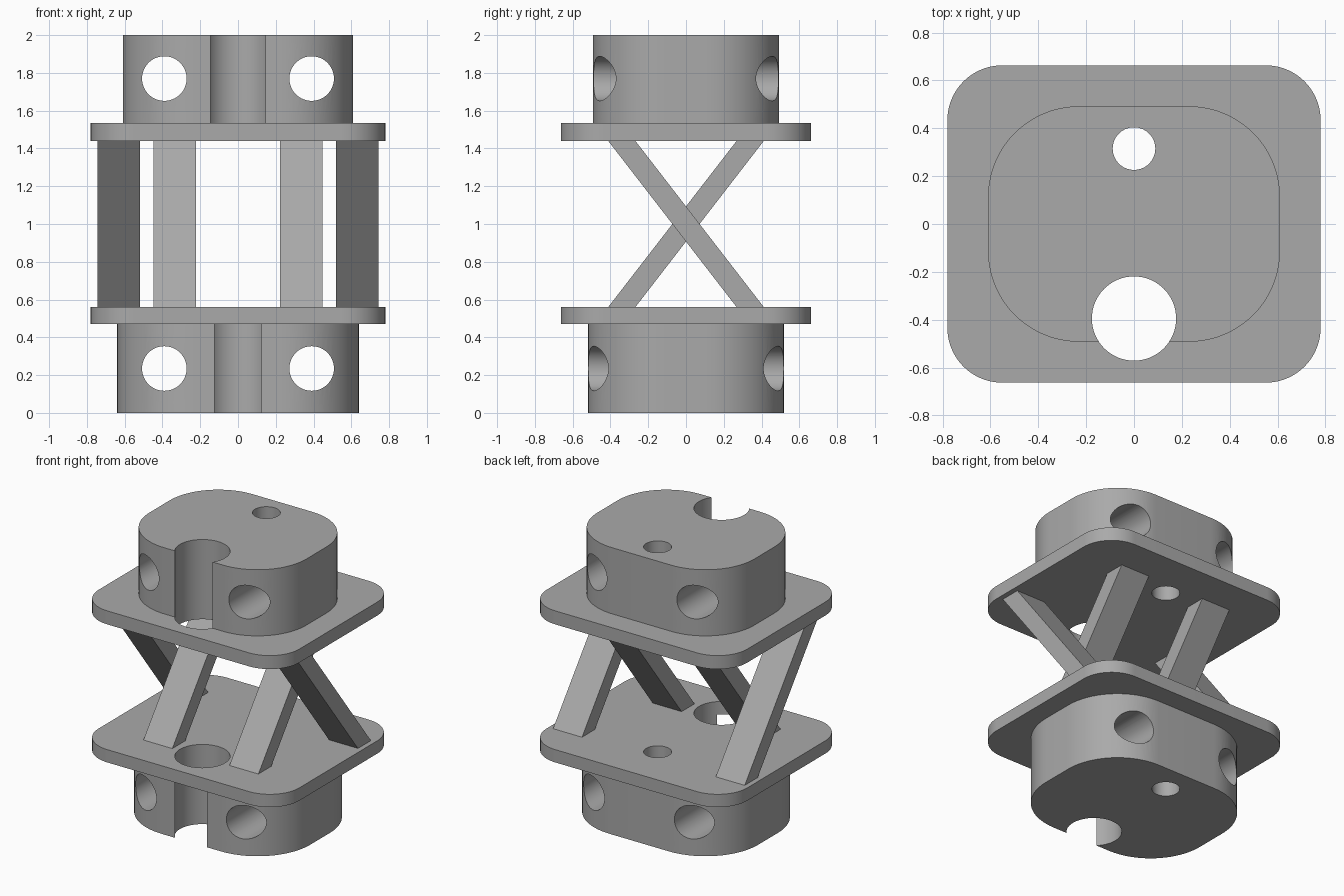
import bpy
import bmesh
from math import cos, sin, pi, radians
from mathutils import Matrix

cube = bpy.data.objects.get("Cube")
if cube:
    bpy.data.objects.remove(cube, do_unlink=True)

grey = bpy.data.materials.new("plain grey")
grey.use_nodes = True
colour = (0.4, 0.4, 0.4, 1)
grey.diffuse_color = colour
grey.node_tree.nodes["Principled BSDF"].inputs["Base Color"].default_value = colour


def make_object(name, bm):
    bmesh.ops.recalc_face_normals(bm, faces=bm.faces)
    mesh = bpy.data.meshes.new(name)
    bm.to_mesh(mesh)
    bm.free()
    mesh.materials.append(grey)
    obj = bpy.data.objects.new(name, mesh)
    bpy.context.collection.objects.link(obj)
    return obj


def extrude(name, points, vector):
    """Solid made by sweeping a flat outline along a vector."""
    bm = bmesh.new()
    face = bm.faces.new([bm.verts.new(p) for p in points])
    result = bmesh.ops.extrude_face_region(bm, geom=[face])
    verts = [v for v in result["geom"] if isinstance(v, bmesh.types.BMVert)]
    bmesh.ops.translate(bm, verts=verts, vec=vector)
    return make_object(name, bm)


def rounded_slab(name, half_x, half_y, radius, bottom, top, steps=20):
    points = []
    for quarter, (sx, sy) in enumerate([(1, 1), (-1, 1), (-1, -1), (1, -1)]):
        for i in range(steps + 1):
            a = (quarter + i / steps) * pi / 2
            points.append((sx * (half_x - radius) + radius * cos(a),
                           sy * (half_y - radius) + radius * sin(a), bottom))
    return extrude(name, points, (0, 0, top - bottom))


# Rounded end blocks and the two flange plates
slabs = [
    rounded_slab("lower_block", 0.64, 0.52, 0.41, 0, 0.47),
    rounded_slab("lower_plate", 0.78, 0.663, 0.23, 0.47, 0.56),
    rounded_slab("upper_plate", 0.78, 0.663, 0.23, 1.44, 1.535),
    rounded_slab("upper_block", 0.61, 0.492, 0.38, 1.535, 2),
]

# Drill: two vertical bores and four cross holes running front to back
drill = bmesh.new()


def add_bore(radius, matrix):
    bmesh.ops.create_cone(drill, cap_ends=True, segments=64, radius1=radius,
                          radius2=radius, depth=3, matrix=matrix)


add_bore(0.176, Matrix.Translation((0, -0.395, 1)))
add_bore(0.089, Matrix.Translation((0, 0.315, 1)))
for x in (-0.39, 0.39):
    for z in (0.235, 1.77):
        add_bore(0.118, Matrix.Translation((x, 0, z)) @ Matrix.Rotation(radians(90), 4, "X"))
cutter = make_object("hole_cutter", drill)
cutter.hide_render = True

for slab in slabs:
    cut = slab.modifiers.new("holes", "BOOLEAN")
    cut.operation = "DIFFERENCE"
    cut.solver = "EXACT"
    cut.object = cutter
    bpy.ops.object.select_all(action="DESELECT")
    bpy.context.view_layer.objects.active = slab
    slab.select_set(True)
    bpy.ops.object.modifier_apply(modifier=cut.name)
    bpy.ops.object.shade_smooth_by_angle(angle=radians(30))
bpy.data.objects.remove(cutter, do_unlink=True)


# Crossed struts: inner pair leans back, outer pair leans forward
def strut(name, x, width, lean):
    y_low, y_high, half = -0.34 * lean, 0.34 * lean, 0.072
    outline = [(x, y_low - half, 0.56), (x, y_low + half, 0.56),
               (x, y_high + half, 1.44), (x, y_high - half, 1.44)]
    extrude(name, outline, (width, 0, 0))


for side, sign in (("left", 1), ("right", -1)):
    strut(side + "_inner_strut", sign * 0.222, sign * 0.225, 1)
    strut(side + "_outer_strut", sign * 0.52, sign * 0.225, -1)
